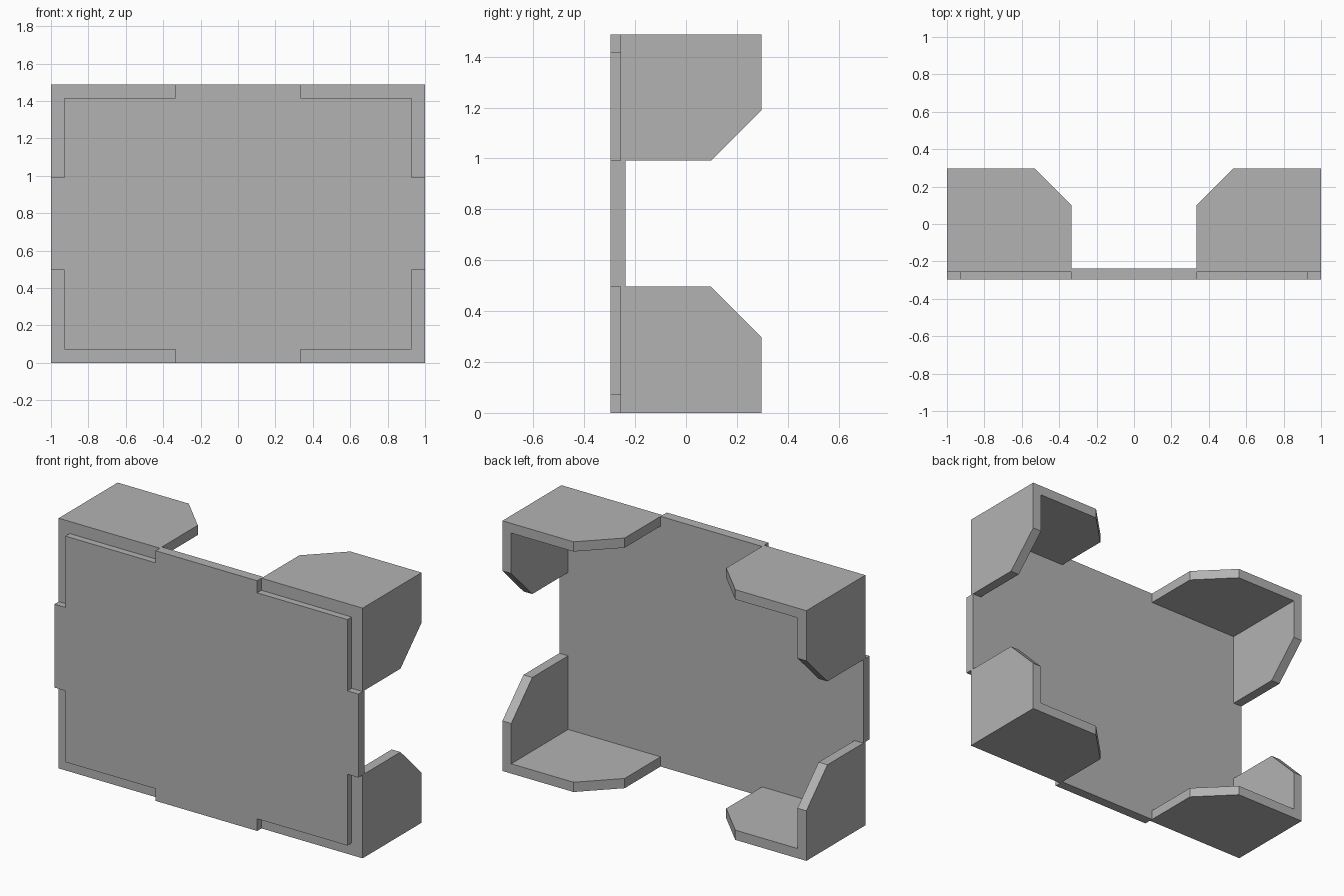
import bpy, bmesh
from mathutils import Vector

cube = bpy.data.objects.get("Cube")
if cube:
    bpy.data.objects.remove(cube, do_unlink=True)

# Overall half sizes and shared levels
HALF_X, HALF_Y, HALF_Z = 1.0, 0.297, 0.744
STEP_Y, BACK_Y, RIM_Y = -0.257, -0.238, -0.218
ARM_X, ARM_Z = 0.334, 0.248      # inner ends of the corner brackets
WALL, NOTCH, CHAMFER = 0.058, 0.072, 0.198

grey = bpy.data.materials.new("plain_grey")
grey.use_nodes = True
colour = (0.45, 0.45, 0.45, 1)
grey.diffuse_color = colour
grey.node_tree.nodes["Principled BSDF"].inputs["Base Color"].default_value = colour


def add_prism(bm, points, direction):
    """Extrude a planar outline along a direction."""
    face = bm.faces.new([bm.verts.new(p) for p in points])
    grown = bmesh.ops.extrude_face_region(bm, geom=[face], use_keep_orig=True)
    verts = [g for g in grown["geom"] if isinstance(g, bmesh.types.BMVert)]
    bmesh.ops.translate(bm, verts=verts, vec=Vector(direction))


def finish(bm, name):
    """Turn the mesh into an object standing on the ground."""
    bmesh.ops.recalc_face_normals(bm, faces=bm.faces)
    mesh = bpy.data.meshes.new(name)
    bm.to_mesh(mesh)
    bm.free()
    mesh.materials.append(grey)
    obj = bpy.data.objects.new(name, mesh)
    obj.location.z = HALF_Z
    bpy.context.collection.objects.link(obj)


# Front panel: one quarter outline with a notched corner, mirrored around
quarter = [(HALF_X, ARM_Z), (HALF_X - NOTCH, ARM_Z),
           (HALF_X - NOTCH, HALF_Z - NOTCH), (ARM_X, HALF_Z - NOTCH), (ARM_X, HALF_Z)]
half = quarter + [(-x, z) for x, z in reversed(quarter)]
outline = half + [(x, -z) for x, z in reversed(half)]
bm = bmesh.new()
add_prism(bm, [(x, -HALF_Y, z) for x, z in outline], (0, STEP_Y + HALF_Y, 0))
finish(bm, "front_panel")

# Backing panel: full rectangle behind the notched one
bm = bmesh.new()
add_prism(bm, [(x * HALF_X, STEP_Y, z * HALF_Z)
               for x, z in ((-1, -1), (1, -1), (1, 1), (-1, 1))], (0, BACK_Y - STEP_Y, 0))
finish(bm, "backing_panel")

# Raised rectangular rim on the back
bm = bmesh.new()
rim = bm.faces.new([bm.verts.new((x * 0.4, BACK_Y, z * 0.313))
                    for x, z in ((-1, -1), (1, -1), (1, 1), (-1, 1))])
bmesh.ops.inset_region(bm, faces=[rim], thickness=0.066)
bmesh.ops.delete(bm, geom=[rim], context='FACES')
grown = bmesh.ops.extrude_face_region(bm, geom=bm.faces[:], use_keep_orig=True)
bmesh.ops.translate(bm, vec=Vector((0, RIM_Y - BACK_Y, 0)),
                    verts=[g for g in grown["geom"] if isinstance(g, bmesh.types.BMVert)])
finish(bm, "back_rim")


def arm_profile(inner, outer):
    """Chamfered wall outline as (across, depth) pairs."""
    return [(outer, BACK_Y), (outer, HALF_Y), (inner + CHAMFER, HALF_Y),
            (inner, HALF_Y - CHAMFER), (inner, BACK_Y)]


# Corner brackets: a level wall and an upright wall at each corner
for sx, side in ((1, "left"), (-1, "right")):
    for sz, level in ((1, "upper"), (-1, "lower")):
        bm = bmesh.new()
        add_prism(bm, [(sx * a, y, sz * HALF_Z) for a, y in arm_profile(ARM_X, HALF_X)],
                  (0, 0, -sz * WALL))
        add_prism(bm, [(sx * HALF_X, y, sz * a)
                       for a, y in arm_profile(ARM_Z, HALF_Z - WALL)], (-sx * WALL, 0, 0))
        finish(bm, f"{level}_{side}_bracket")
